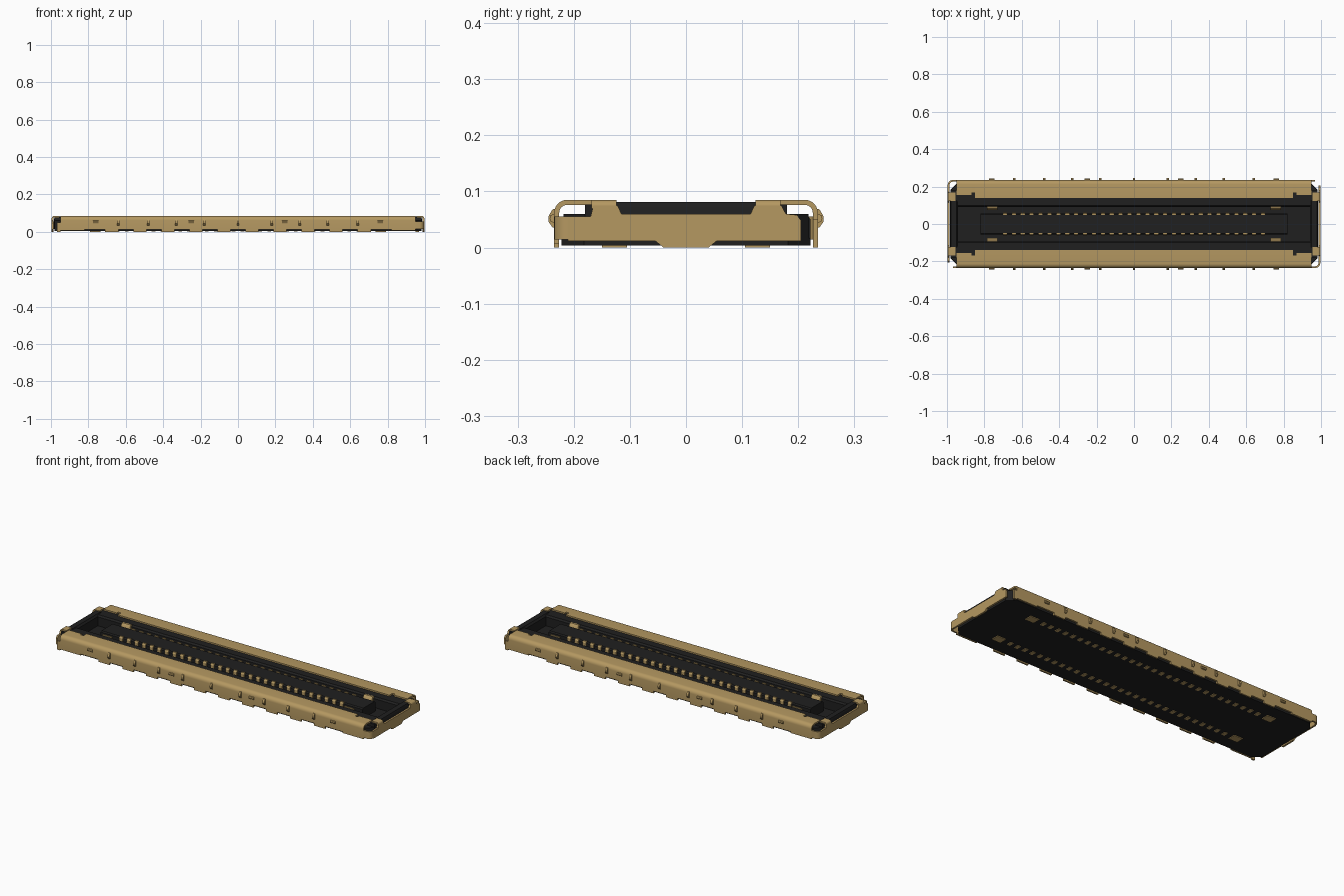
import bpy, bmesh, math


def material(name, rgb):
    m = bpy.data.materials.new(name)
    m.diffuse_color = (*rgb, 1)
    return m


GOLD = material("gold metal", (0.46, 0.315, 0.12))
BLACK = material("black plastic", (0.014, 0.014, 0.014))
parts = {}


def prism(name, mat, pts, axis, a, b, sx=1, sy=1):
    """Extrude a 2D outline along an axis from a to b, with optional mirroring."""
    bm = parts.setdefault(name, (bmesh.new(), mat))[0]

    def place(u, v, w):
        x, y, z = {'x': (w, u, v), 'y': (u, w, v), 'z': (u, v, w)}[axis]
        return (x * sx, y * sy, z)
    lo = [bm.verts.new(place(u, v, a)) for u, v in pts]
    hi = [bm.verts.new(place(u, v, b)) for u, v in pts]
    bm.faces.new(lo)
    bm.faces.new(hi)
    n = len(pts)
    for i in range(n):
        bm.faces.new((lo[i], lo[(i + 1) % n], hi[(i + 1) % n], hi[i]))


def box(name, mat, x0, x1, y0, y1, z0, z1, sx=1, sy=1):
    prism(name, mat, [(x0, y0), (x1, y0), (x1, y1), (x0, y1)], 'z', z0, z1, sx, sy)


def arc(cx, cy, r, a0, a1, n=6):
    out = []
    for i in range(n + 1):
        t = math.radians(a0 + (a1 - a0) * i / n)
        out.append((cx + r * math.cos(t), cy + r * math.sin(t)))
    return out


def shell_profile(inner, z0=0.013):
    """Side wall curling over into the top strip, as a thin sheet in y-z."""
    return ([(0.235, z0)] + arc(0.212, 0.062, 0.023, 0, 90) + [(inner, 0.085), (inner, 0.076)]
            + arc(0.212, 0.062, 0.014, 90, 0) + [(0.226, z0)])


# Housing floor with chamfered corners
c, X, Y = 0.04, 0.982, 0.222
floor = [(-X + c, -Y), (X - c, -Y), (X, -Y + c), (X, Y - c),
         (X - c, Y), (-X + c, Y), (-X, Y - c), (-X, -Y + c)]
prism("housing_floor", BLACK, floor, 'z', 0.004, 0.018)

# Long housing walls, stepped under the shell, and end walls
wall = [(0.09, 0.016), (0.09, 0.068), (0.098, 0.077), (0.17, 0.077), (0.17, 0.06),
        (0.215, 0.06), (0.222, 0.05), (0.222, 0.016)]
for s in (-1, 1):
    prism("housing_side_walls", BLACK, wall, 'x', -0.945, 0.945, 1, s)
    end = [(0.94, 0.016), (0.94, 0.07), (0.948, 0.081), (0.978, 0.081), (0.983, 0.07), (0.983, 0.016)]
    prism("housing_end_walls", BLACK, end, 'y', -0.125, 0.125, s)
    for t in (-1, 1):
        # Corner posts, lower and chamfered
        post = [(0.93, 0.12), (0.982, 0.12), (0.982, 0.18), (0.945, 0.218), (0.93, 0.218)]
        prism("housing_corner_posts", BLACK, post, 'z', 0.016, 0.06, s, t)
        box("housing_corner_posts", BLACK, 0.93, 0.982, 0.12, 0.18, 0.06, 0.077, s, t)

# Raised centre tongue
tongue = [(-0.056, 0.016), (-0.056, 0.07), (-0.05, 0.076), (0.05, 0.076), (0.056, 0.07), (0.056, 0.016)]
prism("centre_tongue", BLACK, tongue, 'x', -0.82, 0.82)

# Signal contacts: tongue blades and solder tails
N = 30
for i in range(N):
    x = -0.69 + 1.38 * i / (N - 1)
    for s in (-1, 1):
        blade = [(0.048, 0.03), (0.062, 0.03), (0.062, 0.072), (0.057, 0.08), (0.048, 0.08)]
        prism("signal_contacts", GOLD, blade, 'x', x - 0.011, x + 0.011, 1, s)
        box("solder_tails", GOLD, x - 0.01, x + 0.01, 0.112, 0.142, 0.001, 0.012, 1, s)

# Power contacts near each corner
for s in (-1, 1):
    for t in (-1, 1):
        pw = [(0.078, 0.045), (0.074, 0.06), (0.078, 0.072), (0.085, 0.079), (0.094, 0.079), (0.094, 0.045)]
        prism("power_contacts", GOLD, pw, 'x', 0.73, 0.785, s, t)
        box("power_tails", GOLD, 0.735, 0.79, 0.105, 0.15, 0.0, 0.012, s, t)

# Two shell halves, each a long side and one end, related by a half turn
for s in (-1, 1):
    name = "front_shell" if s > 0 else "back_shell"
    k = dict(sx=s, sy=-s)
    prism(name, GOLD, shell_profile(0.14), 'x', -0.85, 0.85, **k)
    for e in (-1, 1):
        prism(name, GOLD, shell_profile(0.168), 'x', e * 0.85, e * 0.868, **k)
        prism(name, GOLD, shell_profile(0.155), 'x', e * 0.868, e * 0.95, **k)
        box(name, GOLD, e * 0.82, e * 0.95, 0.226, 0.235, 0.006, 0.014, **k)
    # Free end of the long side
    box(name, GOLD, -0.968, -0.95, 0.226, 0.235, 0.0, 0.05, **k)
    # Rounded corner wrap joining side to end
    wrap = ([(0.95, 0.235)] + arc(0.97, 0.21, 0.025, 90, 0) + [(0.995, 0.2), (0.986, 0.2)]
            + arc(0.97, 0.21, 0.016, 0, 90) + [(0.95, 0.226)])
    prism(name, GOLD, wrap, 'z', 0.014, 0.055, **k)
    # End plate with centre foot and two raised shoulders
    plate = [(0.21, 0.012), (0.055, 0.012), (0.04, 0.0), (-0.04, 0.0), (-0.055, 0.012), (-0.205, 0.012),
             (-0.205, 0.048), (-0.198, 0.058), (-0.178, 0.06), (-0.17, 0.075), (-0.122, 0.075),
             (-0.115, 0.06), (0.115, 0.06), (0.122, 0.075), (0.165, 0.075), (0.17, 0.055), (0.21, 0.055)]
    prism(name, GOLD, plate, 'x', 0.986, 0.996, **k)
    # Shoulders curl over the top of the end wall
    fold = ([(0.996, 0.07)] + arc(0.984, 0.073, 0.012, 0, 90) + [(0.955, 0.085), (0.955, 0.077), (0.986, 0.077), (0.986, 0.07)])
    for y0, y1 in ((0.124, 0.168), (-0.168, -0.124)):
        prism(name, GOLD, fold, 'y', y0, y1, **k)
    # Solder feet along the lower edge
    for i in range(10):
        x = -0.675 + 0.15 * i
        box(name + "_feet", GOLD, x - 0.035, x + 0.035, 0.226, 0.235, 0.0, 0.0135, **k)
    # Narrow ribs and wide latch bumps on the long side
    for x in (-0.64, -0.48, -0.33, -0.18, 0, 0.18, 0.33, 0.48, 0.64):
        rib = [(0.23, 0.034), (0.238, 0.036), (0.245, 0.046), (0.245, 0.056), (0.238, 0.068), (0.23, 0.07)]
        prism(name + "_bumps", GOLD, rib, 'x', x - 0.006, x + 0.006, **k)
    for x in (-0.76, -0.25, 0.25, 0.76):
        latch = [(0.23, 0.043), (0.241, 0.046), (0.243, 0.052), (0.241, 0.058), (0.23, 0.061)]
        prism(name + "_bumps", GOLD, latch, 'x', x - 0.015, x + 0.015, **k)

# Turn the collected parts into objects
for name, (bm, mat) in parts.items():
    bmesh.ops.recalc_face_normals(bm, faces=bm.faces[:])
    me = bpy.data.meshes.new(name)
    bm.to_mesh(me)
    bm.free()
    me.materials.append(mat)
    ob = bpy.data.objects.new(name, me)
    bpy.context.collection.objects.link(ob)
    ob.select_set(True)
    bpy.context.view_layer.objects.active = ob
bpy.ops.object.shade_smooth_by_angle(angle=math.radians(30))
